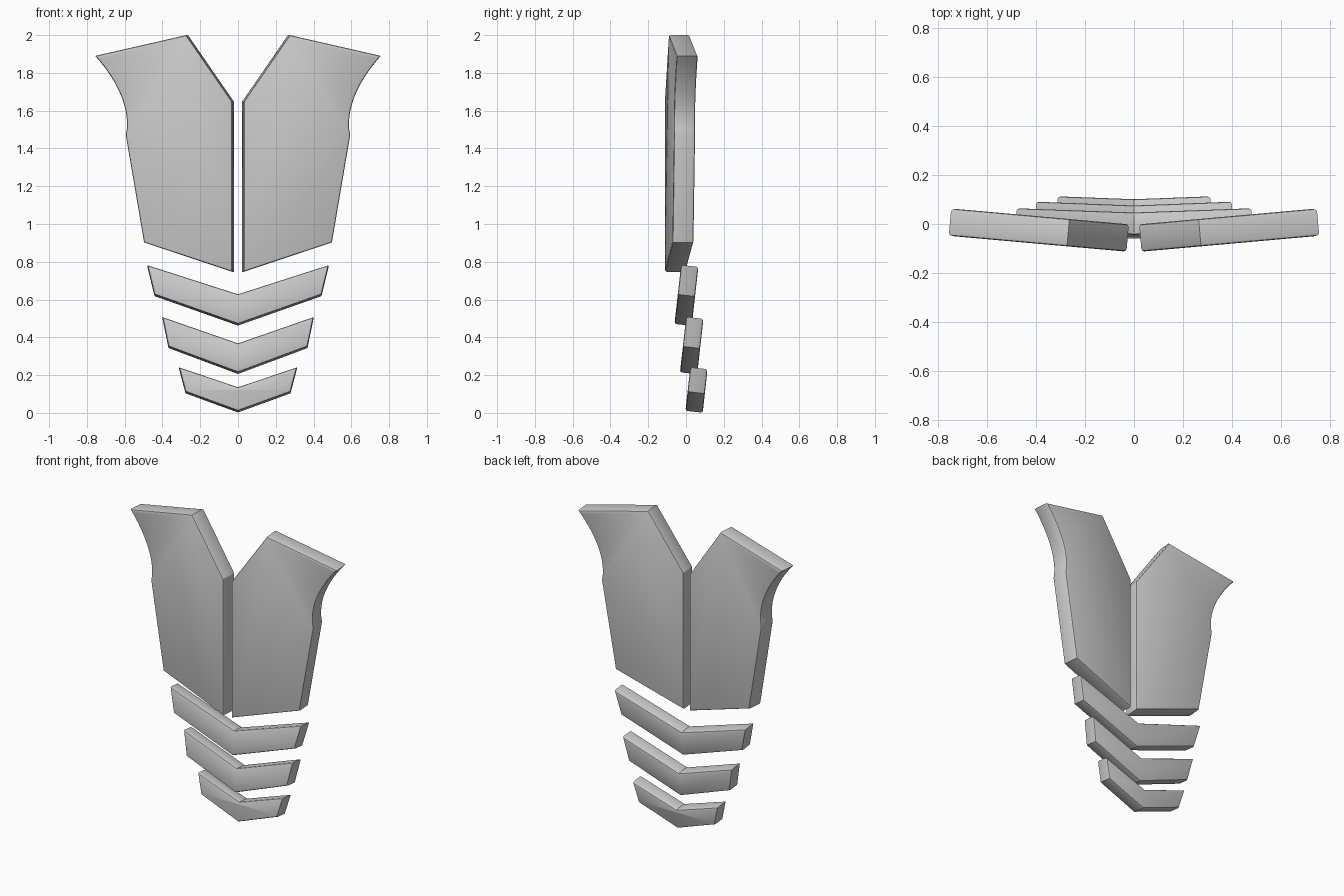
import bpy, bmesh
from math import radians
from mathutils import Matrix, Vector

if "Cube" in bpy.data.objects:
    bpy.data.objects.remove(bpy.data.objects["Cube"])


def plate(name, outline, depth, matrix):
    """Extrude an (x, z) outline backwards, soften front and back rims, place it."""
    bm = bmesh.new()
    front = bm.faces.new([bm.verts.new((x, 0, z)) for x, z in outline])
    ext = bmesh.ops.extrude_face_region(bm, geom=[front], use_keep_orig=True)
    back = [g for g in ext["geom"] if isinstance(g, bmesh.types.BMVert)]
    bmesh.ops.translate(bm, verts=back, vec=(0, depth, 0))
    bmesh.ops.recalc_face_normals(bm, faces=bm.faces[:])
    rims = [e for e in bm.edges if abs(e.verts[0].co.y - e.verts[1].co.y) < 1e-5]
    bmesh.ops.bevel(bm, geom=rims, offset=0.011, offset_type='OFFSET',
                    segments=2, profile=0.5, affect='EDGES')
    bm.transform(matrix)
    bmesh.ops.recalc_face_normals(bm, faces=bm.faces[:])
    me = bpy.data.meshes.new(name)
    bm.to_mesh(me)
    bm.free()
    ob = bpy.data.objects.new(name, me)
    bpy.context.collection.objects.link(ob)
    bpy.ops.object.select_all(action='DESELECT')
    ob.select_set(True)
    bpy.context.view_layer.objects.active = ob
    bpy.ops.object.shade_smooth_by_angle(angle=radians(30))
    return ob


# Curved armhole, sampled from a cubic curve
P = [Vector(p) for p in ((0.76, 1.89), (0.66, 1.78), (0.565, 1.62), (0.597, 1.47))]
N = 14
armhole = []
for i in range(N + 1):
    t = i / N
    s = 1 - t
    armhole.append(tuple(s**3 * P[0] + 3*s*s*t * P[1] + 3*s*t*t * P[2] + t**3 * P[3]))

# Two chest plates, swept back slightly from the centre line
chest = [(0.5, 0.902), (0.031, 0.747), (0.031, 1.648), (0.275, 2.0)] + armhole
for side, sx in (("right", 1), ("left", -1)):
    pivot = Vector((sx * 0.031, -0.113, 0))
    m = (Matrix.Translation(pivot) @ Matrix.Rotation(radians(5.1 * sx), 4, 'Z')
         @ Matrix.Translation((-pivot.x, 0, 0)))
    plate("chest_plate_" + side, [(sx * x, z) for x, z in chest], 0.112, m)

# Three V-shaped belly bands, tops leaning back
# (top half width, top z, bottom half width, bottom corner z, centre top z, centre bottom z, y at bottom)
bands = [
    (0.48, 0.785, 0.442, 0.628, 0.63, 0.471, -0.061),
    (0.40, 0.510, 0.368, 0.353, 0.37, 0.215, -0.032),
    (0.312, 0.243, 0.278, 0.113, 0.138, 0.011, -0.003),
]
for i, (wt, zt, wb, zb, ct, cb, y) in enumerate(bands):
    outline = [(wt, zt), (0, ct), (-wt, zt), (-wb, zb), (0, cb), (wb, zb)]
    m = (Matrix.Translation((0, y, cb)) @ Matrix.Rotation(radians(-6.4), 4, 'X')
         @ Matrix.Translation((0, 0, -cb)))
    plate(f"belly_band_{i + 1}", outline, 0.092, m)
